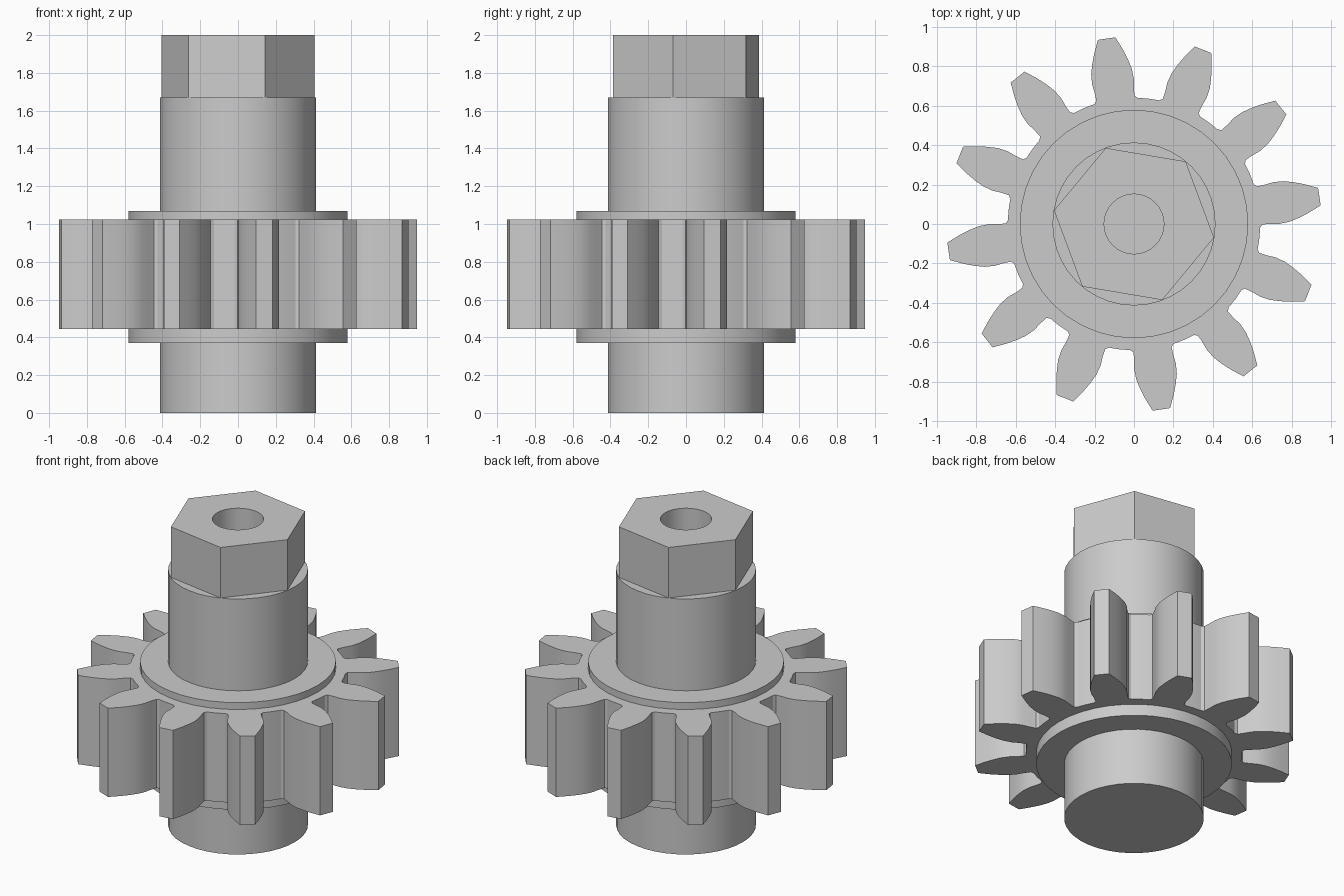
import bpy
import bmesh
from math import sin, cos, asin, radians, tau

cube = bpy.data.objects.get("Cube")
if cube:
    bpy.data.objects.remove(cube)

steel = bpy.data.materials.new("plain grey")
steel.use_nodes = True
GREY = (0.6, 0.6, 0.6, 1)
steel.diffuse_color = GREY
steel.node_tree.nodes["Principled BSDF"].inputs["Base Color"].default_value = GREY


def finish(name, bm):
    bmesh.ops.recalc_face_normals(bm, faces=bm.faces)
    mesh = bpy.data.meshes.new(name)
    bm.to_mesh(mesh)
    bm.free()
    mesh.materials.append(steel)
    obj = bpy.data.objects.new(name, mesh)
    bpy.context.collection.objects.link(obj)
    return obj


def ring(radius, sides, start=0.0):
    return [(radius * cos(start + tau * i / sides),
             radius * sin(start + tau * i / sides)) for i in range(sides)]


def prism(name, outline, z0, z1):
    bm = bmesh.new()
    base = bm.faces.new([bm.verts.new((x, y, z0)) for x, y in outline])
    top = bmesh.ops.extrude_face_region(bm, geom=[base], use_keep_orig=True)["geom"]
    bmesh.ops.translate(bm, vec=(0, 0, z1 - z0),
                        verts=[v for v in top if isinstance(v, bmesh.types.BMVert)])
    return finish(name, bm)


def lathe(name, profile, sides):
    """Stack of rings, closed by a flat cap at each end."""
    bm = bmesh.new()
    rings = [[bm.verts.new((x, y, z)) for x, y in ring(r, sides)] for r, z in profile]
    for a, b in zip(rings, rings[1:]):
        for i in range(sides):
            j = (i + 1) % sides
            bm.faces.new((a[i], a[j], b[j], b[i]))
    bm.faces.new(rings[0])
    bm.faces.new(rings[-1])
    return finish(name, bm)


def gear_outline(teeth, centre):
    # One tooth flank, root to tip: radius and half width
    flank = [(0.641, 0.112), (0.652, 0.098), (0.69, 0.1), (0.74, 0.107),
             (0.79, 0.104), (0.84, 0.091), (0.89, 0.073), (0.953, 0.045)]
    half = [(r, asin(w / r)) for r, w in flank]
    tooth = [(r, -a) for r, a in half] + [(r, a) for r, a in reversed(half)]
    points = []
    for k in range(teeth):
        mid = centre + tau * k / teeth
        points += [(r * cos(mid + a), r * sin(mid + a)) for r, a in tooth]
        root = mid + tau / teeth / 2
        points.append((0.641 * cos(root), 0.641 * sin(root)))
    return points


# Stepped shaft with a collar either side of the gear
SHAFT, COLLAR = 0.414, 0.58
shaft = lathe("pinion_shaft", [(SHAFT, 0), (SHAFT, 0.37), (COLLAR, 0.37),
                               (COLLAR, 1.07), (SHAFT, 1.07), (SHAFT, 1.67)], 40)

# Gear teeth, hexagonal drive end and blind bore
gear = prism("gear_teeth", gear_outline(12, radians(8.4)), 0.445, 1.025)
hexagon = prism("hex_end", ring(0.412, 6, radians(-9.6)), 1.6, 2.0)
bore = prism("bore_cutter", ring(0.152, 32), 1.4, 2.1)

# Merge the parts into one solid
bpy.context.view_layer.objects.active = shaft
for part, operation in ((gear, "UNION"), (hexagon, "UNION"), (bore, "DIFFERENCE")):
    mod = shaft.modifiers.new(part.name, "BOOLEAN")
    mod.object = part
    mod.operation = operation
    mod.solver = "EXACT"
    bpy.ops.object.modifier_apply(modifier=mod.name)
    bpy.data.objects.remove(part)

# Smooth the round walls, keep the edges crisp
bpy.ops.object.select_all(action="DESELECT")
shaft.select_set(True)
bpy.ops.object.shade_smooth_by_angle(angle=radians(20))
